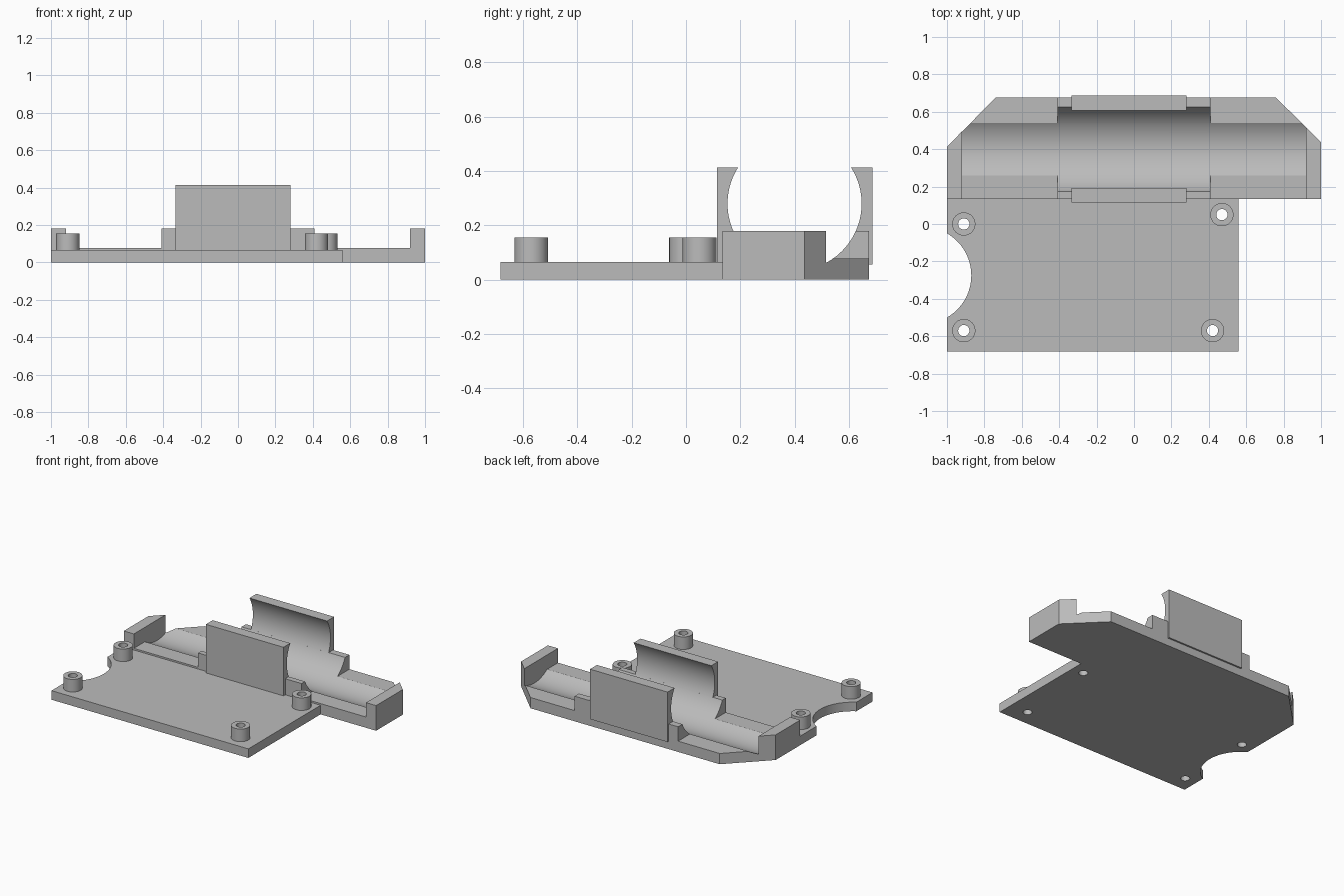
import bpy, bmesh, math
from mathutils import Vector

cube = bpy.data.objects.get("Cube")
if cube:
    bpy.data.objects.remove(cube)

grey = bpy.data.materials.new("plain_grey")
grey.use_nodes = True
GREY = (0.5, 0.5, 0.5, 1)
grey.diffuse_color = GREY
grey.node_tree.nodes["Principled BSDF"].inputs["Base Color"].default_value = GREY

PLATE_TOP, RAIL_TOP, BLOCK_TOP, CLIP_TOP = 0.065, 0.077, 0.18, 0.413
FRONT, BACK = 0.135, 0.675                # cradle depth limits
AXIS_Y, AXIS_Z, RADIUS = 0.4, 0.28, 0.247  # trough cylinder


def prism(name, points, offset):
    """Extrude a closed planar outline along an offset vector."""
    bm = bmesh.new()
    face = bm.faces.new([bm.verts.new(p) for p in points])
    moved = bmesh.ops.extrude_face_region(bm, geom=[face])["geom"]
    bmesh.ops.translate(bm, vec=Vector(offset),
                        verts=[v for v in moved if isinstance(v, bmesh.types.BMVert)])
    bmesh.ops.recalc_face_normals(bm, faces=bm.faces)
    mesh = bpy.data.meshes.new(name)
    bm.to_mesh(mesh)
    bm.free()
    mesh.materials.append(grey)
    obj = bpy.data.objects.new(name, mesh)
    bpy.context.collection.objects.link(obj)
    return obj


def slab(name, outline, z0, z1):
    return prism(name, [(x, y, z0) for x, y in outline], (0, 0, z1 - z0))


def rectangle(x0, x1, y0, y1):
    return [(x0, y0), (x1, y0), (x1, y1), (x0, y1)]


def circle(cx, cy, r, n):
    return [(cx + r * math.cos(math.tau * i / n), cy + r * math.sin(math.tau * i / n))
            for i in range(n)]


def combine(target, tool, operation):
    """Apply a boolean and discard the helper object."""
    tool.hide_render = True
    mod = target.modifiers.new("combine", "BOOLEAN")
    mod.operation, mod.solver, mod.object = operation, "EXACT", tool
    bpy.context.view_layer.objects.active = target
    bpy.ops.object.modifier_apply(modifier=mod.name)
    bpy.data.objects.remove(tool)


def finish(obj):
    """Merge coplanar faces, then smooth the curved ones."""
    bm = bmesh.new()
    bm.from_mesh(obj.data)
    bmesh.ops.remove_doubles(bm, verts=bm.verts, dist=1e-5)
    bmesh.ops.dissolve_limit(bm, angle_limit=math.radians(0.5),
                             verts=bm.verts, edges=bm.edges)
    bm.to_mesh(obj.data)
    bm.free()
    bpy.ops.object.select_all(action="DESELECT")
    obj.select_set(True)
    bpy.context.view_layer.objects.active = obj
    bpy.ops.object.shade_smooth_by_angle(angle=math.radians(25))


# Mounting plate with a round notch in its side
plate = slab("mounting_plate", rectangle(-1, 0.56, -0.683, FRONT), 0, PLATE_TOP)
combine(plate, slab("notch", circle(-1.13, -0.275, 0.26, 96), -0.1, 0.2), "DIFFERENCE")

# Screw posts, bored through the plate
for i, (x, y) in enumerate([(-0.91, 0), (-0.91, -0.57), (0.47, 0.05), (0.42, -0.57)]):
    post = slab(f"screw_post_{i + 1}", circle(x, y, 0.062, 48), PLATE_TOP, 0.155)
    for part in (post, plate):
        combine(part, slab("bore", circle(x, y, 0.03, 32), -0.1, 0.3), "DIFFERENCE")
    finish(post)
finish(plate)

# Cradle: chamfered base, raised middle block and end stops
cradle = slab("cradle", [(-1, FRONT), (1, FRONT), (1, 0.437), (0.76, BACK),
                         (-0.74, BACK), (-1, 0.413)], 0, RAIL_TOP)
combine(cradle, slab("block", rectangle(-0.41, 0.41, FRONT, BACK), 0.02, BLOCK_TOP), "UNION")
for side, corner, inner in ((-1, 0.413, 0.4945), (1, 0.437, 0.5163)):
    stop = [(side, FRONT), (side, corner), (side * 0.92, inner), (side * 0.92, FRONT)]
    combine(cradle, slab("stop", stop, 0.02, BLOCK_TOP), "UNION")

# Round trough between the end stops
ring = [(-0.92, y, z) for y, z in circle(AXIS_Y, AXIS_Z, RADIUS, 128)]
combine(cradle, prism("trough", ring, (1.84, 0, 0)), "DIFFERENCE")
finish(cradle)

# Tall clip walls with inner faces that follow the trough
low = math.asin((BLOCK_TOP - AXIS_Z) / RADIUS)
high = math.asin((CLIP_TOP - AXIS_Z) / RADIUS)
arc = [low + (high - low) * i / 24 for i in range(25)]
for name, side, outer, root, bottom in (("front_clip", -1, 0.115, 0.16, PLATE_TOP),
                                        ("back_clip", 1, 0.687, 0.64, 0.055)):
    profile = [(outer, CLIP_TOP), (outer, bottom), (root, bottom)]
    profile += [(AXIS_Y + side * RADIUS * math.cos(a), AXIS_Z + RADIUS * math.sin(a))
                for a in arc]
    finish(prism(name, [(-0.335, y, z) for y, z in profile], (0.615, 0, 0)))
